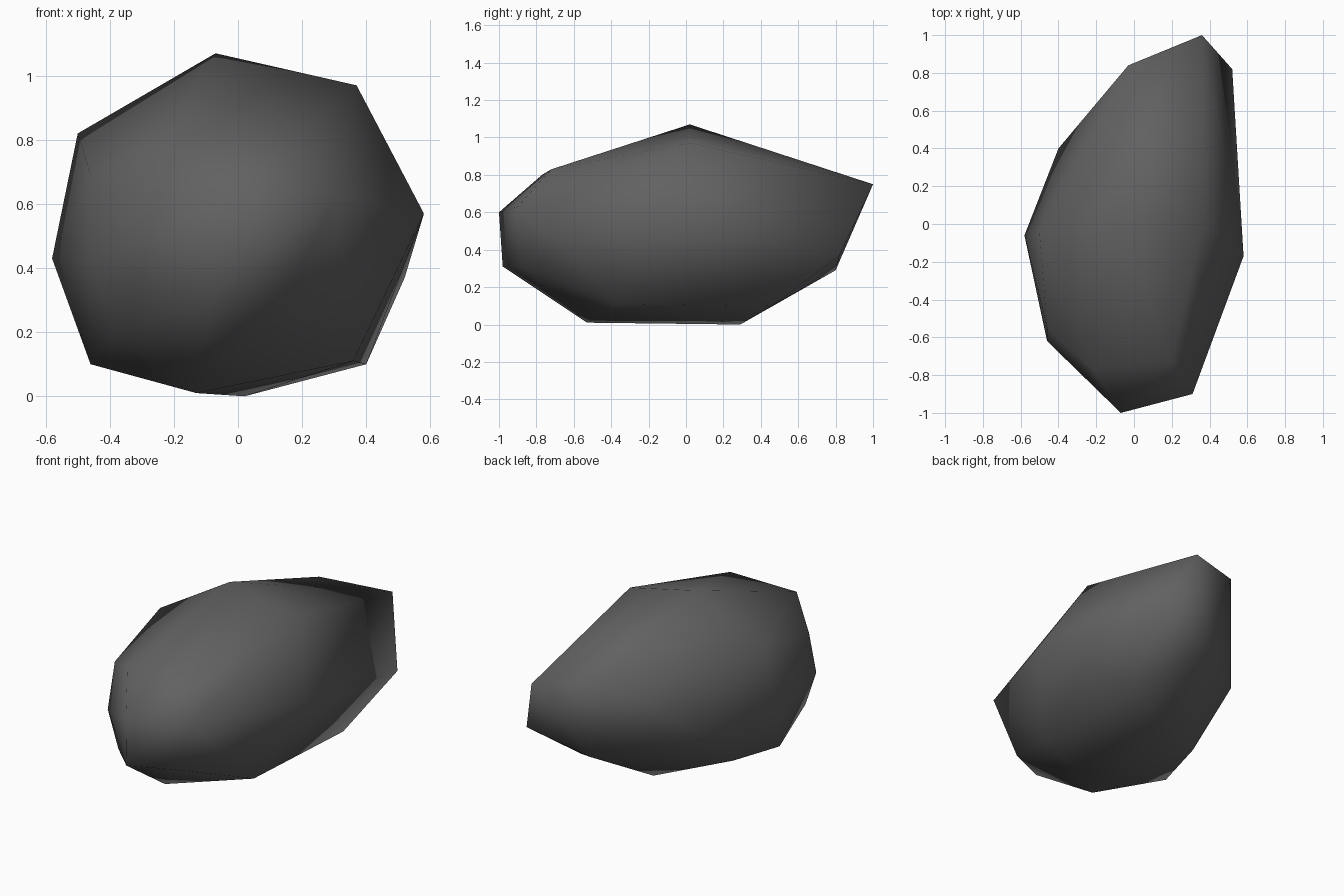
import bpy
import bmesh

# Remove the default cube only
default_cube = bpy.data.objects.get("Cube")
if default_cube:
    bpy.data.objects.remove(default_cube, do_unlink=True)


def make_material(name, colour):
    material = bpy.data.materials.new(name)
    material.use_nodes = True
    material.diffuse_color = colour
    shader = material.node_tree.nodes["Principled BSDF"]
    shader.inputs["Base Color"].default_value = colour
    shader.inputs["Roughness"].default_value = 0.9
    return material


def make_hull(name, corners, material):
    """Wrap a tight convex skin around the corners and shade it smooth."""
    bm = bmesh.new()
    for corner in corners:
        bm.verts.new(corner)
    result = bmesh.ops.convex_hull(bm, input=bm.verts, use_existing_faces=False)
    loose = [v for v in bm.verts if not v.link_faces]
    bmesh.ops.delete(bm, geom=loose, context="VERTS")
    bmesh.ops.recalc_face_normals(bm, faces=bm.faces)
    for face in bm.faces:
        face.smooth = True
    mesh = bpy.data.meshes.new(name)
    bm.to_mesh(mesh)
    bm.free()
    mesh.materials.append(material)
    stone = bpy.data.objects.new(name, mesh)
    bpy.context.collection.objects.link(stone)
    return stone


# Corners of the boulder, grouped by region
crown = [(-.07, .02, 1.07), (.37, .02, .97), (-.5, -.05, .82),
         (-.22, -.77, .8), (.2, -.72, .83)]
nose = [(-.07, -1, .6), (-.08, -.98, .31), (.31, -.9, .63), (.15, -.88, .31)]
low_x_side = [(-.46, -.55, .69), (-.46, -.62, .42), (-.38, -.63, .2),
              (-.58, -.06, .43), (-.4, .4, .4)]
high_x_side = [(.58, -.17, .57), (.52, .82, .37)]
tail = [(.36, 1, .75), (-.03, .84, .8), (.1, .8, .29)]
underside = [(-.46, -.26, .1), (-.38, .08, .12), (-.13, -.53, .01),
             (.02, .29, 0), (.36, -.36, .11), (.4, .46, .1)]

# One faceted boulder with soft shading
dark_grey = make_material("dark grey stone", (.12, .12, .12, 1))
make_hull("boulder", crown + nose + low_x_side + high_x_side + tail + underside,
          dark_grey)
